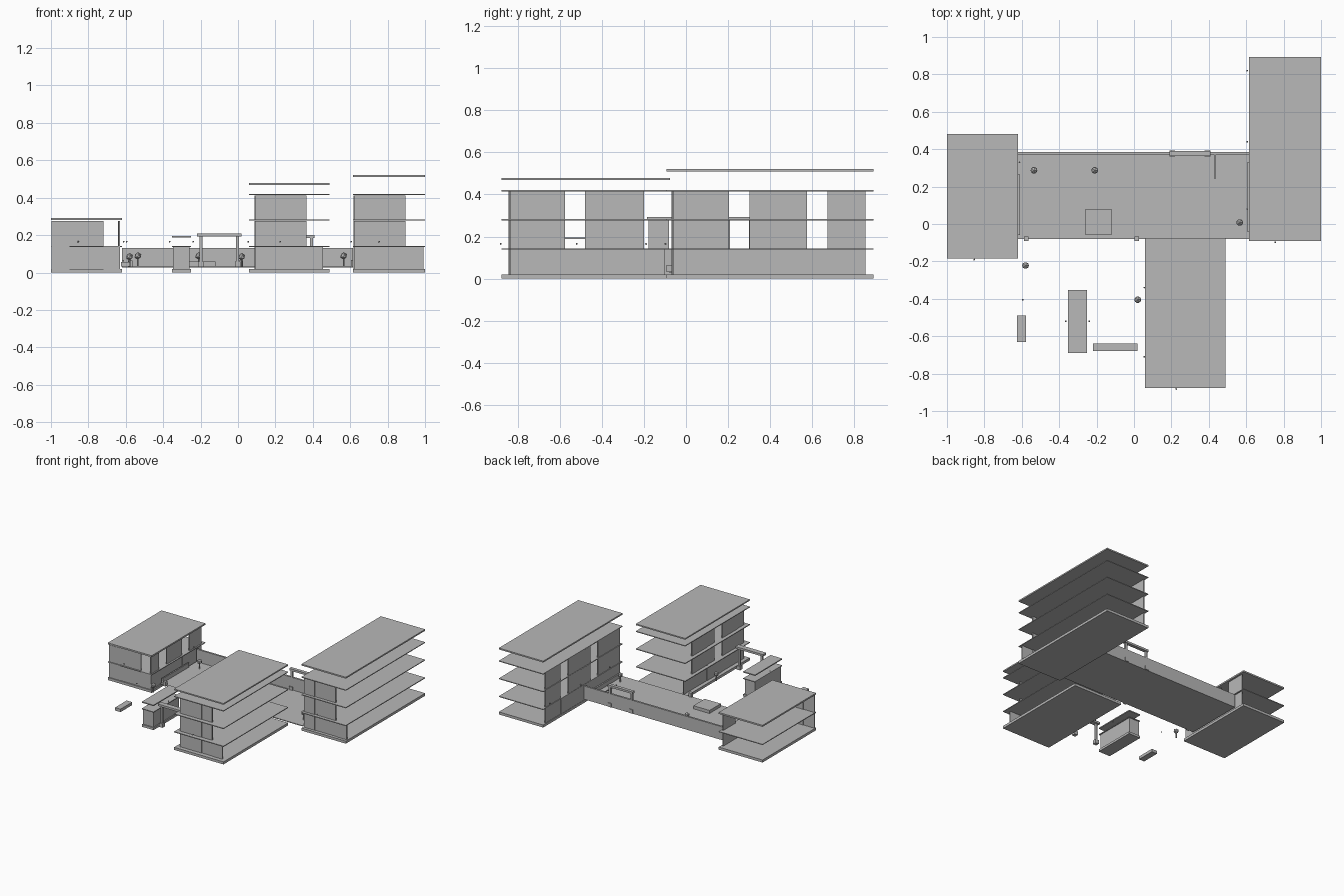
import bpy

cube = bpy.data.objects.get("Cube")
if cube:
    bpy.data.objects.remove(cube, do_unlink=True)

GREY = (0.48, 0.48, 0.48, 1)
grey = bpy.data.materials.new("plain grey")
grey.use_nodes = True
grey.diffuse_color = GREY
grey.node_tree.nodes["Principled BSDF"].inputs["Base Color"].default_value = GREY


def box(name, x, y, z):
    """Box from three (low, high) ranges."""
    bpy.ops.mesh.primitive_cube_add(
        size=1, location=[(r[0] + r[1]) / 2 for r in (x, y, z)])
    ob = bpy.context.object
    ob.name = name
    ob.scale = [r[1] - r[0] for r in (x, y, z)]
    bpy.ops.object.transform_apply(location=False, rotation=False, scale=True)
    ob.data.materials.append(grey)
    return ob


def ball(name, place, radius):
    bpy.ops.mesh.primitive_ico_sphere_add(subdivisions=1, radius=radius, location=place)
    bpy.context.object.name = name
    bpy.context.object.data.materials.append(grey)


def stem(name, place, radius, height):
    x, y, z = place
    bpy.ops.mesh.primitive_cylinder_add(
        vertices=6, radius=radius, depth=height, location=(x, y, z + height / 2))
    bpy.context.object.name = name
    bpy.context.object.data.materials.append(grey)


THICK = 0.008
FLOORS = [(0.02, 0.137), (0.143, 0.275), (0.283, 0.413)]


def building(name, x, y, slabs, roof, front, side):
    """Open floors with panel walls on the front and one courtyard side."""
    box(name + "_base", x, y, (0, 0.02))
    for i, z in enumerate(slabs):
        box(f"{name}_slab_{i}", x, y, (z, z + 0.006))
    box(name + "_roof", x, y, roof)
    front_y, front_ground, front_upper = front
    side_x, side_ground, side_upper = side
    for i, z in enumerate(FLOORS[:max(2, len(slabs))]):
        for j, span in enumerate(front_upper if i else front_ground):
            d = 0.003 * (j % 2)
            box(f"{name}_front_panel_{i}_{j}", span, (front_y + d, front_y + THICK + d), z)
        for j, span in enumerate(side_upper if i else side_ground):
            d = 0.003 * (j % 2)
            box(f"{name}_side_panel_{i}_{j}", (side_x - d, side_x + THICK - d), span, z)


# Low block on the right of the courtyard
building("low_block", (-1, -0.62), (-0.185, 0.48), [0.137], (0.28, 0.292),
         (-0.178, [(-0.997, -0.9), (-0.9, -0.72), (-0.72, -0.63)],
          [(-0.997, -0.9), (-0.9, -0.72)]),
         (-0.638, [(-0.178, 0.02), (0.02, 0.21), (0.21, 0.45)],
          [(-0.178, -0.08), (0.02, 0.21), (0.3, 0.45)]))

# Middle block
building("middle_block", (0.06, 0.488), (-0.877, -0.075), [0.137, 0.277, 0.415], (0.468, 0.478),
         (-0.845, [(0.09, 0.275), (0.275, 0.365), (0.365, 0.455)],
          [(0.09, 0.275), (0.275, 0.365)]),
         (0.09, [(-0.845, -0.57), (-0.57, -0.385), (-0.385, -0.1)],
          [(-0.845, -0.76), (-0.76, -0.575), (-0.48, -0.385), (-0.385, -0.2)]))

# Tall block on the left of the courtyard
building("tall_block", (0.615, 1), (-0.092, 0.892), [0.137, 0.277, 0.415], (0.51, 0.521),
         (-0.07, [(0.62, 0.715), (0.715, 0.895), (0.895, 0.992)],
          [(0.62, 0.715), (0.715, 0.895)]),
         (0.62, [(-0.07, 0.2), (0.2, 0.67), (0.67, 0.855)],
          [(-0.07, 0.205), (0.303, 0.575), (0.673, 0.855)]))

# Courtyard deck, back wall and raised planter
box("deck", (-0.62, 0.615), (-0.08, 0.385), (0.028, 0.034))
box("deck_back_wall", (-0.62, 0.615), (0.37, 0.385), (0.03, 0.132))
box("raised_planter", (-0.26, -0.12), (-0.06, 0.08), (0.034, 0.058))
box("right_deck_bench", (-0.62, -0.61), (-0.06, 0.265), (0.034, 0.068))
box("left_deck_bench", (0.605, 0.615), (-0.04, 0.33), (0.034, 0.068))
for x in (-0.575, 0.015):
    box("deck_post", (x - 0.012, x + 0.012), (-0.092, -0.068), (0.03, 0.065))

# Kiosk with a floating roof
KX, KY = (-0.352, -0.25), (-0.69, -0.352)
box("kiosk_base", KX, KY, (0, 0.018))
box("kiosk_body", (-0.347, -0.258), (-0.68, -0.36), (0.018, 0.137))
box("kiosk_slab", KX, KY, (0.137, 0.143))
box("kiosk_roof", KX, KY, (0.188, 0.196))


def gate(name, x, y, top, inset):
    box(name + "_beam", x, y, (top - 0.016, top))
    mid = (y[0] + y[1]) / 2
    for px in (x[0] + inset, x[1] - inset):
        box(name + "_post", (px - 0.008, px + 0.008), (mid - 0.008, mid + 0.008),
            (0.03, top - 0.016))
        box(name + "_foot", (px - 0.015, px + 0.015), (mid - 0.015, mid + 0.015),
            (0.03, 0.06))


# Gates
gate("front_gate", (-0.22, 0.02), (-0.68, -0.64), 0.21, 0.022)
gate("back_gate", (0.19, 0.408), (0.364, 0.39), 0.2, 0.015)
box("back_rod", (0.431, 0.437), (0.24, 0.38), (0.13, 0.137))
box("front_bench", (-0.625, -0.577), (-0.632, -0.488), (0.032, 0.055))

# Small round trees
for x, y, z in [(-0.535, 0.287, 0.034), (-0.21, 0.287, 0.034), (0.565, 0.008, 0.034),
                (-0.58, -0.222, 0.03), (0.02, -0.405, 0.03)]:
    stem("tree_trunk", (x, y, z), 0.005, 0.04)
    ball("tree_crown", (x, y, z + 0.055), 0.02)

# Wall lamps
for x, y in [(-0.855, -0.19), (-0.612, 0.33), (-0.595, -0.405), (-0.365, -0.52),
             (-0.24, -0.52), (0.055, -0.34), (0.055, -0.71), (0.225, -0.882),
             (0.605, 0.82), (0.605, 0.44), (0.605, 0.08), (0.755, -0.098)]:
    ball("lamp", (x, y, 0.165), 0.005)
